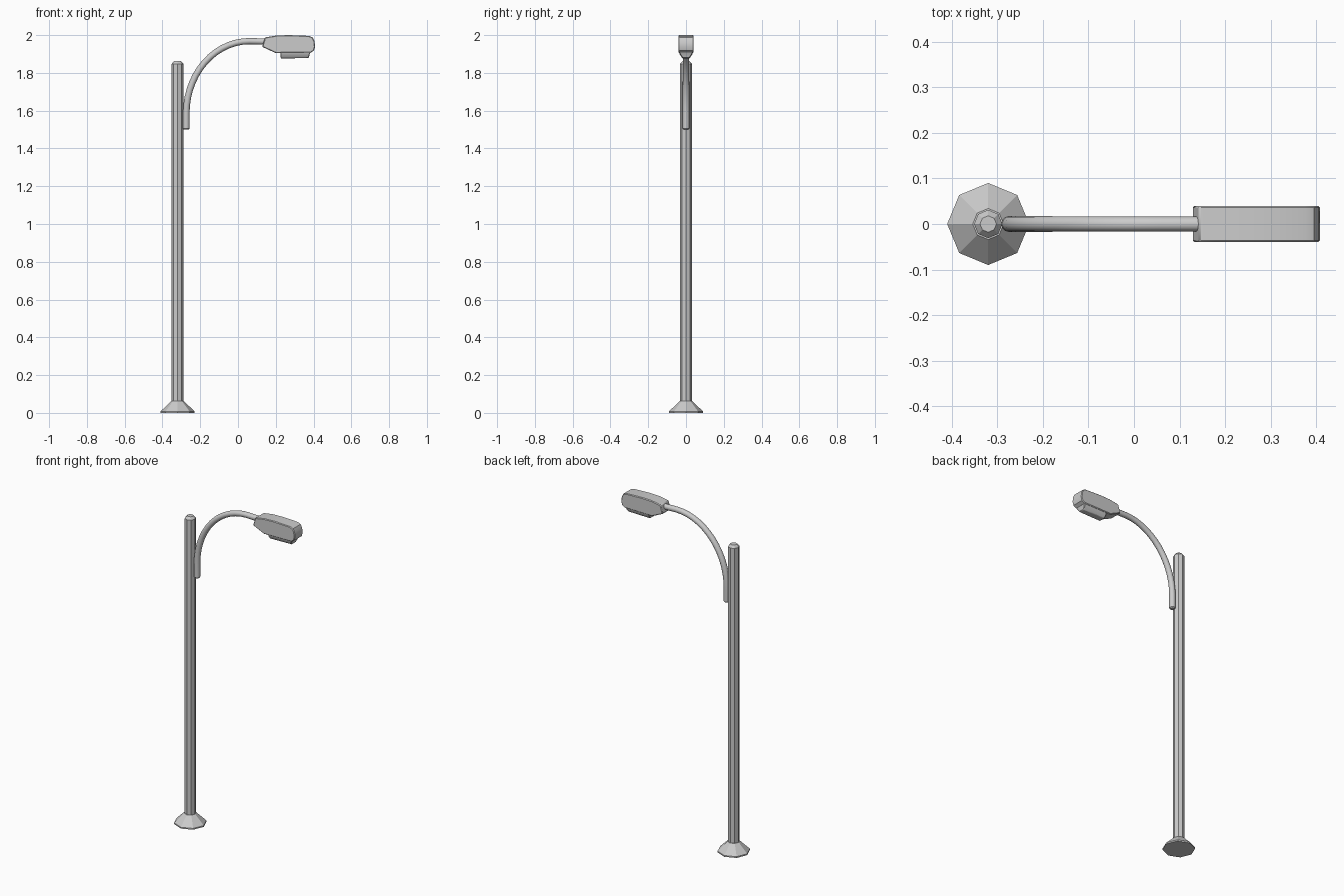
import bpy, bmesh, math

if "Cube" in bpy.data.objects:
    bpy.data.objects.remove(bpy.data.objects["Cube"])

PX = -0.32  # pole axis


def finish(name, bm, bevel=0.0, smooth=None):
    bmesh.ops.recalc_face_normals(bm, faces=bm.faces)
    mesh = bpy.data.meshes.new(name)
    bm.to_mesh(mesh)
    bm.free()
    ob = bpy.data.objects.new(name, mesh)
    bpy.context.collection.objects.link(ob)
    if bevel:
        mod = ob.modifiers.new("bevel", 'BEVEL')
        mod.width, mod.segments = bevel, 1
        mod.limit_method, mod.angle_limit = 'ANGLE', math.radians(50)
    if smooth:
        bpy.ops.object.select_all(action='DESELECT')
        ob.select_set(True)
        bpy.context.view_layer.objects.active = ob
        bpy.ops.object.shade_smooth_by_angle(angle=math.radians(smooth))
    return ob


def loft(rings):
    """Bridge matching closed rings and cap both ends."""
    bm = bmesh.new()
    rows = [[bm.verts.new(p) for p in ring] for ring in rings]
    n = len(rows[0])
    for a, b in zip(rows, rows[1:]):
        for i in range(n):
            j = (i + 1) % n
            bm.faces.new((a[i], a[j], b[j], b[i]))
    bm.faces.new(rows[0])
    bm.faces.new(rows[-1])
    return bm


def octagons(profile):
    step = math.tau / 8
    return [[(PX + r * math.cos(i * step), r * math.sin(i * step), z)
             for i in range(8)] for r, z in profile]


# Flared base and octagonal pole with chamfered cap
finish("base", loft(octagons([(0.09, 0), (0.09, 0.008), (0.034, 0.062)])))
finish("pole", loft(octagons([(0.031, 0.05), (0.031, 1.848), (0.018, 1.863)])))

# Curved arm: straight foot, quarter ellipse, short run into the lamp
FX, FZ, RX, RZ = -0.274, 1.585, 0.335, 0.383
path = [(FX, 1.5, 0.013), (FX, 1.505, 0.0175), (FX, 1.54, 0.0175)]
for k in range(15):
    t = k / 14 * math.pi / 2
    path.append((FX + RX * (1 - math.cos(t)), FZ + RZ * math.sin(t), 0.0175 - 0.001 * k / 14))
path.append((0.17, 1.965, 0.0165))
rings = []
for i, (x, z, r) in enumerate(path):
    a, b = path[max(i - 1, 0)], path[min(i + 1, len(path) - 1)]
    d = math.hypot(b[0] - a[0], b[1] - a[1])
    tx, tz = (b[0] - a[0]) / d, (b[1] - a[1]) / d
    ring = []
    for j in range(12):
        c, s = math.cos(j * math.tau / 12), math.sin(j * math.tau / 12)
        ring.append((x + r * c * tz, r * s, z - r * c * tx))
    rings.append(ring)
finish("arm", loft(rings), smooth=40)

# Lamp head: side profile extruded across the width
profile = [(0.128, 1.938), (0.143, 1.988), (0.205, 1.998), (0.27, 2.0), (0.375, 1.996),
           (0.395, 1.988), (0.405, 1.968), (0.408, 1.938), (0.402, 1.918),
           (0.385, 1.907), (0.2, 1.905)]
finish("lamp_head", loft([[(x, y, z) for x, z in profile] for y in (-0.04, 0.04)]),
       bevel=0.004, smooth=30)

# Tapered lens under the head
levels = [(0.224, 0.386, 0.035, 1.91), (0.224, 0.380, 0.033, 1.897), (0.227, 0.374, 0.018, 1.876)]
finish("lens", loft([[(x0, -w, z), (x1, -w, z + 0.003), (x1, w, z + 0.003), (x0, w, z)]
                     for x0, x1, w, z in levels]), bevel=0.003, smooth=30)
